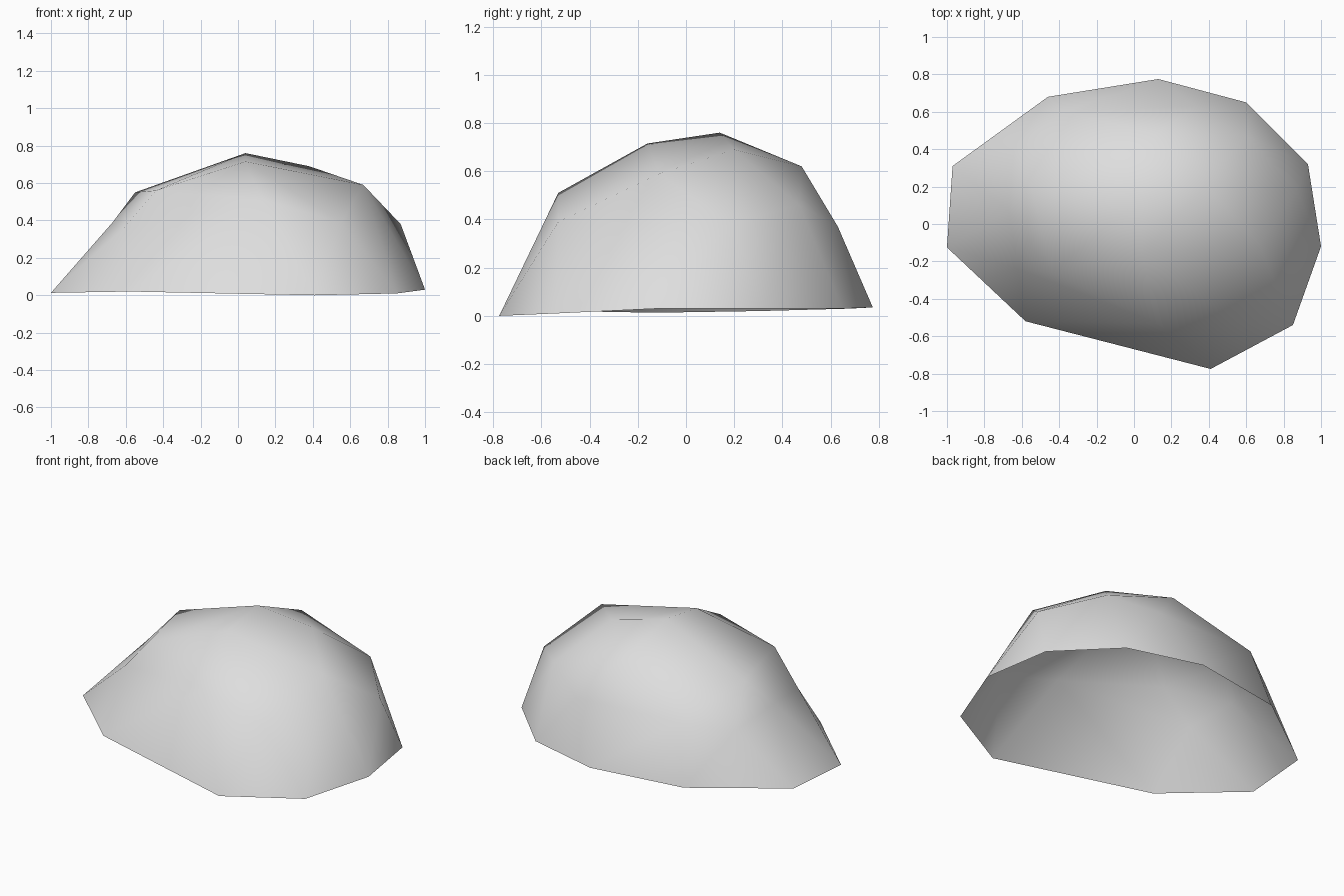
import bpy
import bmesh

# Remove the default cube
cube = bpy.data.objects.get("Cube")
if cube:
    bpy.data.objects.remove(cube, do_unlink=True)


def make_material(name, grey):
    """One flat neutral colour for viewport and render."""
    material = bpy.data.materials.new(name)
    material.use_nodes = True
    colour = (grey, grey, grey, 1)
    material.diffuse_color = colour
    shader = next(n for n in material.node_tree.nodes if n.type == "BSDF_PRINCIPLED")
    shader.inputs["Base Color"].default_value = colour
    return material


# Irregular rings of the boulder, each running counter-clockwise from +x
BASE = [(.93, .32, .03), (.6, .65, .03), (.13, .775, .035), (-.46, .68, .03), (-.97, .31, .02),
        (-1, -.125, .013), (-.58, -.52, .02), (.41, -.775, 0), (.85, -.54, .01), (1, -.12, .03)]
SHOULDER = [(.87, .18, .38), (.6, .47, .46), (.33, .63, .37), (-.37, .6, .39), (-.64, .42, .34),
            (-.67, .07, .39), (-.62, -.24, .35), (.13, -.53, .51), (.55, -.53, .39), (.67, -.11, .59)]
CROWN = [(.38, .2, .69), (.11, .48, .62), (-.55, .2, .55), (-.44, -.26, .56), (.04, -.16, .715)]
PEAK = (.04, .14, .76)


def build_boulder():
    """Half of a triangulated dome, open underneath."""
    bm = bmesh.new()
    base, shoulder, crown = [[bm.verts.new(p) for p in ring] for ring in (BASE, SHOULDER, CROWN)]
    peak = bm.verts.new(PEAK)

    # Side wall: zigzag between the base and the shoulder
    count = len(base)
    for i in range(count):
        following = shoulder[(i + 1) % count]
        bm.faces.new((shoulder[i], base[i - 1], base[i]))
        bm.faces.new((shoulder[i], base[i], following))

    # Upper slopes and cap: each crown point covers two shoulder points
    for j, left in enumerate(crown):
        right = crown[(j + 1) % len(crown)]
        low, middle, high = [shoulder[(j * 2 + step) % count] for step in range(3)]
        bm.faces.new((left, low, middle))
        bm.faces.new((left, middle, right))
        bm.faces.new((right, middle, high))
        bm.faces.new((peak, left, right))

    # Soft shading over the whole stone
    for face in bm.faces:
        face.smooth = True
    mesh = bpy.data.meshes.new("boulder")
    bm.to_mesh(mesh)
    bm.free()
    mesh.materials.append(make_material("light grey stone", .73))
    boulder = bpy.data.objects.new("boulder", mesh)
    bpy.context.collection.objects.link(boulder)
    return boulder


build_boulder()
